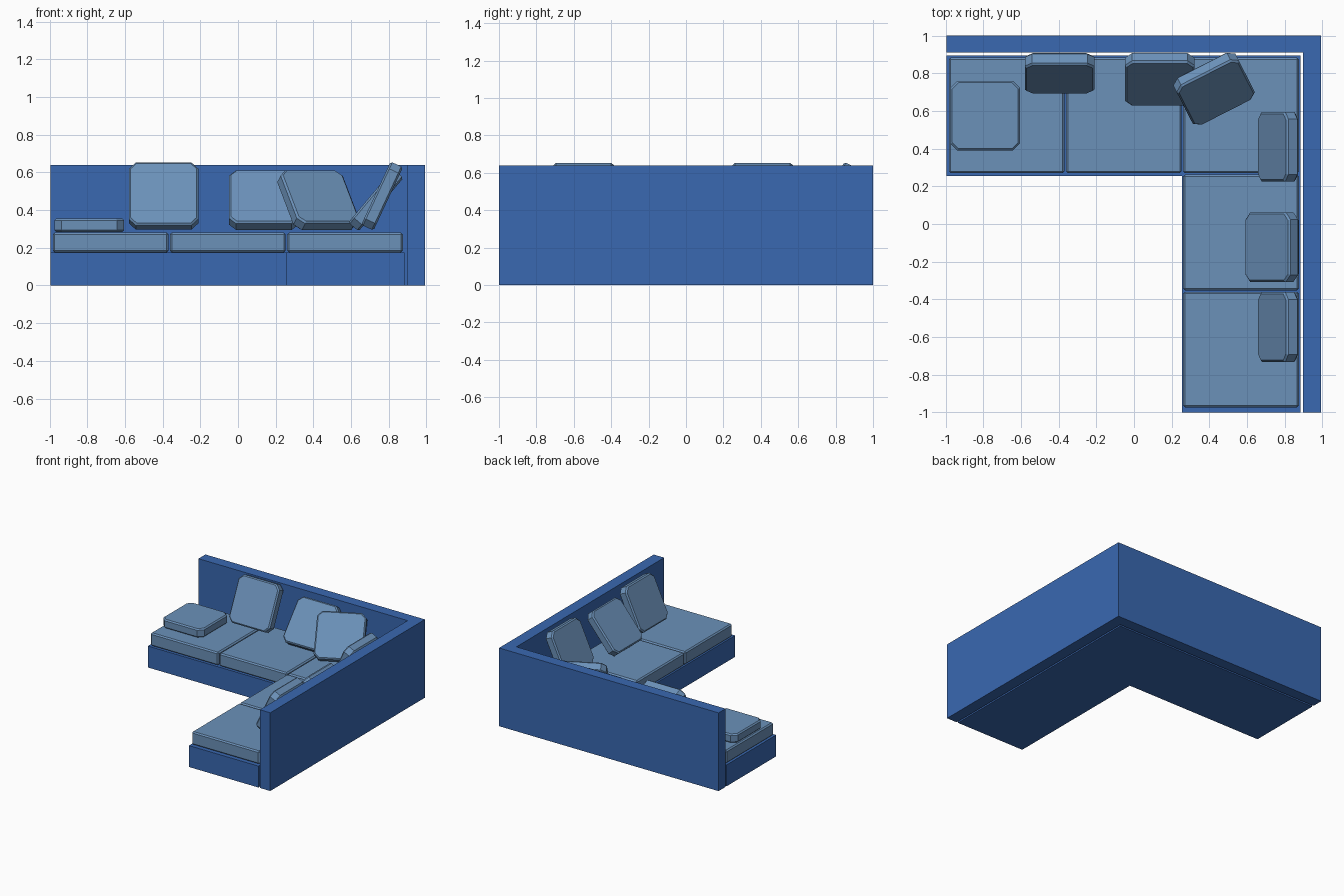
import bpy
import bmesh
from math import radians
from mathutils import Euler

cube = bpy.data.objects.get("Cube")
if cube:
    bpy.data.objects.remove(cube)


def material(name, color):
    mat = bpy.data.materials.new(name)
    mat.use_nodes = True
    mat.diffuse_color = (*color, 1)
    mat.node_tree.nodes["Principled BSDF"].inputs["Base Color"].default_value = (*color, 1)
    return mat


frame_blue = material("frame blue", (0.041, 0.138, 0.44))
cushion_blue = material("cushion light blue", (0.147, 0.283, 0.485))


def finish(name, bm, mat):
    bmesh.ops.recalc_face_normals(bm, faces=bm.faces[:])
    mesh = bpy.data.meshes.new(name)
    bm.to_mesh(mesh)
    bm.free()
    mesh.materials.append(mat)
    obj = bpy.data.objects.new(name, mesh)
    bpy.context.collection.objects.link(obj)
    return obj


def extruded(name, outline, height, mat):
    bm = bmesh.new()
    face = bm.faces.new([bm.verts.new((x, y, 0)) for x, y in outline])
    result = bmesh.ops.extrude_face_region(bm, geom=[face])
    top = [v for v in result["geom"] if isinstance(v, bmesh.types.BMVert)]
    bmesh.ops.translate(bm, verts=top, vec=(0, 0, height))
    return finish(name, bm, mat)


def bevel(bm, edges, width):
    bmesh.ops.bevel(bm, geom=edges, offset=width, offset_type='OFFSET',
                    segments=1, profile=0.5, affect='EDGES')


def soft_box(name, size, center, rim, corner=0.0, rotation=(0, 0, 0)):
    """Box with chamfered corners (edges along local y) and a chamfered rim."""
    bm = bmesh.new()
    bmesh.ops.create_cube(bm, size=1)
    bmesh.ops.scale(bm, verts=bm.verts[:], vec=size)
    if corner:
        bevel(bm, [e for e in bm.edges
                   if abs(e.verts[0].co.y - e.verts[1].co.y) > size[1] / 2], corner)
        bevel(bm, [e for e in bm.edges
                   if abs(e.verts[0].co.y - e.verts[1].co.y) < size[1] / 2], rim)
    else:
        bevel(bm, bm.edges[:], rim)
    obj = finish(name, bm, cushion_blue)
    obj.location = center
    obj.rotation_euler = Euler([radians(a) for a in rotation])
    return obj


# Corner backrest and seat base, both L-shaped
extruded("backrest", [(-0.995, 1), (0.992, 1), (0.992, -1), (0.898, -1),
                      (0.898, 0.91), (-0.995, 0.91)], 0.64, frame_blue)
extruded("seat_base", [(-0.995, 0.895), (0.885, 0.895), (0.885, -1), (0.256, -1),
                       (0.256, 0.256), (-0.995, 0.256)], 0.175, frame_blue)

# Five seat cushions: three along the back, two more along the left arm
PITCH = 0.622
for i in range(3):
    soft_box(f"back_seat_cushion_{i + 1}", (0.614, 0.614, 0.106),
             (0.568 - i * PITCH, 0.577, 0.228), 0.01)
for i in range(1, 3):
    soft_box(f"side_seat_cushion_{i}", (0.614, 0.614, 0.106),
             (0.568, 0.577 - i * PITCH, 0.228), 0.01)

# Throw pillows: centre, backward tilt, turn about z
pillows = {
    "flat_pillow": ((-0.79, 0.575, 0.32), 90, 0),
    "back_pillow": ((-0.395, 0.8, 0.475), 25, 0),
    "reclined_back_pillow": ((0.137, 0.768, 0.453), 40, 0),
    "corner_pillow": ((0.425, 0.718, 0.453), 40, 27),
    "inner_side_pillow": ((0.765, 0.41, 0.475), 25, -90),
    "reclined_side_pillow": ((0.732, -0.123, 0.453), 40, -90),
    "outer_side_pillow": ((0.765, -0.547, 0.475), 25, -90),
}
for name, (center, tilt, turn) in pillows.items():
    soft_box(name, (0.37, 0.072, 0.37), center, 0.01, 0.038, (-tilt, 0, turn))
